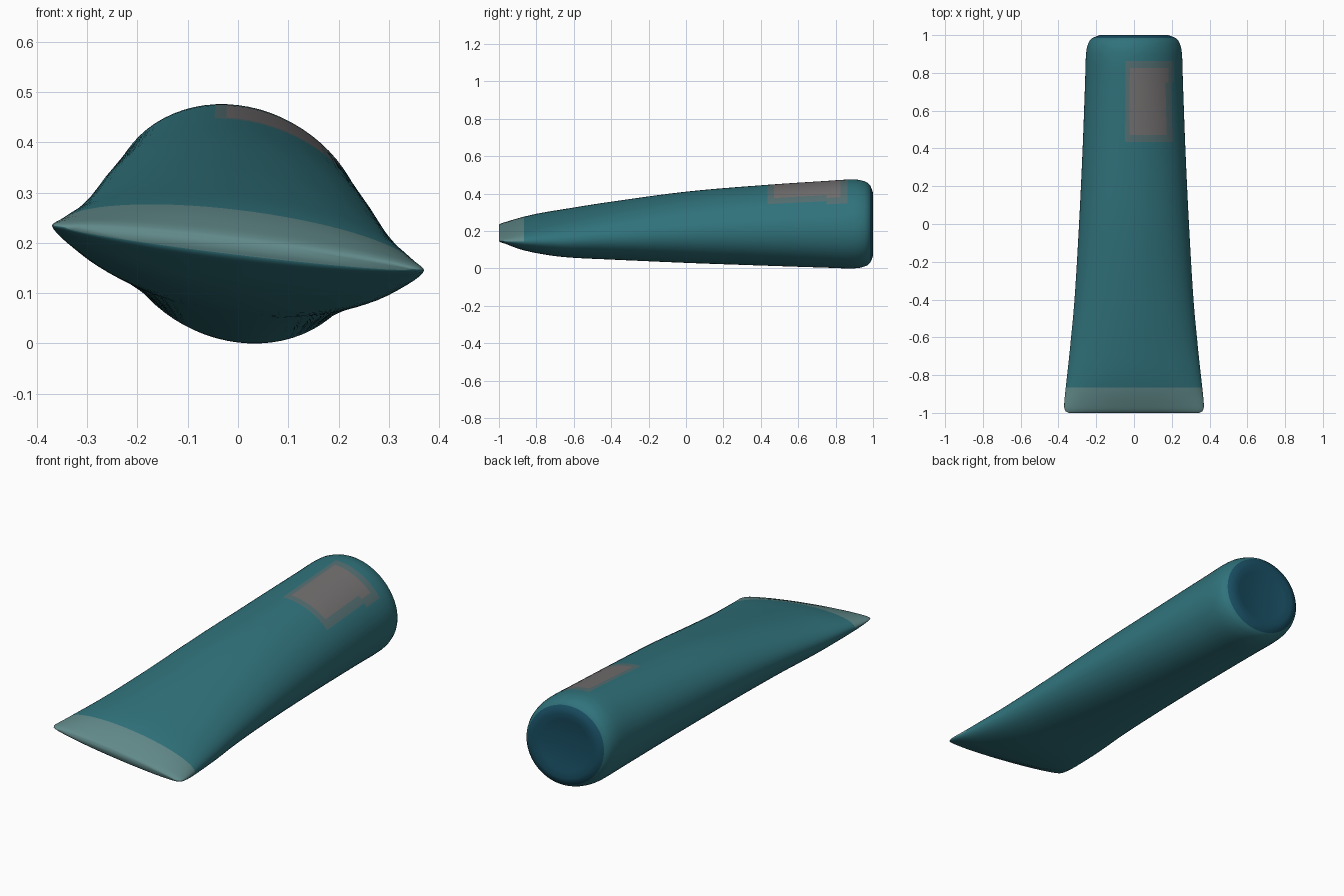
import bpy, bmesh, math

if "Cube" in bpy.data.objects:
    bpy.data.objects.remove(bpy.data.objects["Cube"])

# stations along the tube: y, half width, half thickness, centre height
KEYS = [
    (-1.00, 0.345, 0.014, 0.190), (-0.992, 0.362, 0.024, 0.190),
    (-0.965, 0.370, 0.038, 0.190), (-0.90, 0.365, 0.068, 0.187),
    (-0.80, 0.354, 0.096, 0.187), (-0.65, 0.338, 0.122, 0.189),
    (-0.40, 0.315, 0.150, 0.202), (0.00, 0.291, 0.187, 0.220),
    (0.40, 0.272, 0.212, 0.230), (0.75, 0.259, 0.230, 0.236),
    (0.90, 0.254, 0.236, 0.238), (0.955, 0.243, 0.226, 0.238),
    (0.985, 0.220, 0.205, 0.237), (1.00, 0.180, 0.168, 0.236),
]
SIDES = 72
SLANT = -0.12          # flat end leans down towards +x


def spline(a, b, c, d, t):
    """Smooth interpolation between stations b and c (uneven spacing in y)."""
    h = c[0] - b[0]
    out = [b[0] + h * t]
    for i in (1, 2, 3):
        m0 = (c[i] - a[i]) / (c[0] - a[0])
        m1 = (d[i] - b[i]) / (d[0] - b[0])
        out.append((2*t**3 - 3*t*t + 1) * b[i] + (t**3 - 2*t*t + t) * h * m0
                   + (3*t*t - 2*t**3) * c[i] + (t**3 - t*t) * h * m1)
    return out


def material(name, colour):
    m = bpy.data.materials.new(name)
    m.diffuse_color = (*colour, 1)
    m.use_nodes = True
    m.node_tree.nodes["Principled BSDF"].inputs["Base Color"].default_value = m.diffuse_color
    return m


# refine the stations
stations = []
for i in range(len(KEYS) - 1):
    quad = [KEYS[max(0, i - 1)], KEYS[i], KEYS[i + 1], KEYS[min(len(KEYS) - 1, i + 2)]]
    steps = max(2, round((KEYS[i + 1][0] - KEYS[i][0]) / 0.035))
    stations += [spline(*quad, s / steps) for s in range(steps)]
stations.append(list(KEYS[-1]))

# loft the elliptical sections
bm = bmesh.new()
rings = []
for y, w, h, zc in stations:
    ring = []
    for k in range(SIDES):
        a = 2 * math.pi * k / SIDES
        x = w * math.cos(a)
        ring.append(bm.verts.new((x, y, zc + h * math.sin(a) + SLANT * x)))
    rings.append(ring)
for r0, r1 in zip(rings, rings[1:]):
    for k in range(SIDES):
        n = (k + 1) % SIDES
        bm.faces.new((r0[k], r0[n], r1[n], r1[k]))

# flat pinched end and slightly dished round end
bm.faces.new(rings[0])
dish = [bm.verts.new((v.co.x * 0.8, 0.99, 0.236 + (v.co.z - 0.236) * 0.8)) for v in rings[-1]]
for k in range(SIDES):
    n = (k + 1) % SIDES
    bm.faces.new((rings[-1][k], rings[-1][n], dish[n], dish[k]))
bm.faces.new(dish)
bmesh.ops.recalc_face_normals(bm, faces=bm.faces)

# colour zones: faded patch on top, pale lip, dark round end
for f in bm.faces:
    c = f.calc_center_median()
    f.smooth = True
    dx, dy = abs(c.x - 0.075), abs(c.y - 0.64)
    if c.z > 0.25 and dx < 0.10 and dy < 0.17:
        f.material_index = 1
    elif c.z > 0.25 and dx < 0.13 and dy < 0.22:
        f.material_index = 2
    elif c.y < -0.87 and f.normal.z > -0.2:
        f.material_index = 3
    elif c.y > 0.98:
        f.material_index = 4

mesh = bpy.data.meshes.new("tube_body")
bm.to_mesh(mesh)
bm.free()
for m in (material("teal", (0.03, 0.17, 0.20)),
          material("grey_patch", (0.17, 0.16, 0.16)),
          material("patch_fade", (0.09, 0.16, 0.17)),
          material("pale_lip", (0.12, 0.25, 0.25)),
          material("dark_end", (0.01, 0.08, 0.13))):
    mesh.materials.append(m)
body = bpy.data.objects.new("tube_body", mesh)
bpy.context.collection.objects.link(body)
